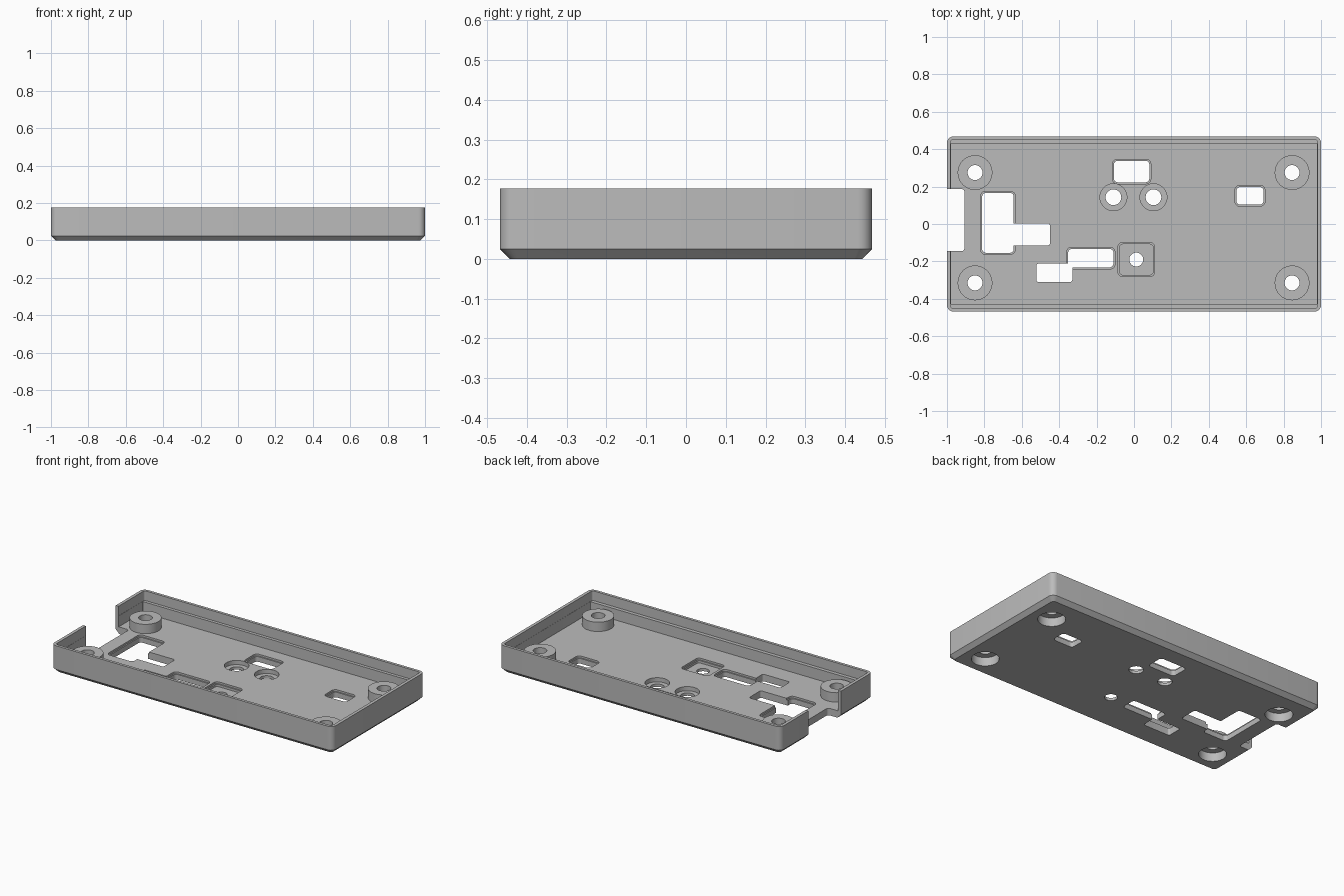
import bpy, bmesh, math

cube = bpy.data.objects.get("Cube")
if cube:
    bpy.data.objects.remove(cube, do_unlink=True)

grey = bpy.data.materials.new("plain grey")
grey.use_nodes = True
colour = (0.5, 0.5, 0.5, 1)
grey.diffuse_color = colour
grey.node_tree.nodes["Principled BSDF"].inputs["Base Color"].default_value = colour

FLOOR = 0.045
HEIGHT = 0.177


def ring(x0, x1, y0, y1, r, steps=6):
    """Outline of a rounded rectangle."""
    corners = [(x1 - r, y1 - r), (x0 + r, y1 - r), (x0 + r, y0 + r), (x1 - r, y0 + r)]
    return [(cx + r * math.cos(a), cy + r * math.sin(a))
            for q, (cx, cy) in enumerate(corners)
            for a in [(q + i / steps) * math.pi / 2 for i in range(steps + 1)]]


def circle(x, y, r, n=40):
    return [(x + r * math.cos(i * math.tau / n), y + r * math.sin(i * math.tau / n))
            for i in range(n)]


def loft(name, sections):
    """Solid through matching outlines, given as (outline, z)."""
    bm = bmesh.new()
    loops = [[bm.verts.new((x, y, z)) for x, y in pts] for pts, z in sections]
    bm.faces.new(loops[0][::-1])
    bm.faces.new(loops[-1])
    for a, b in zip(loops, loops[1:]):
        for i in range(len(a)):
            j = (i + 1) % len(a)
            bm.faces.new((a[i], a[j], b[j], b[i]))
    mesh = bpy.data.meshes.new(name)
    bm.to_mesh(mesh)
    bm.free()
    mesh.materials.append(grey)
    ob = bpy.data.objects.new(name, mesh)
    bpy.context.collection.objects.link(ob)
    return ob


def combine(outline, z0, z1, operation="DIFFERENCE"):
    """Cut a prism from the tray, or add one to it."""
    tool = loft("tool", [(outline, z0), (outline, z1)])
    mod = tray.modifiers.new("shape", "BOOLEAN")
    mod.operation, mod.solver, mod.object = operation, "EXACT", tool
    bpy.ops.object.modifier_apply(modifier=mod.name)
    bpy.data.objects.remove(tool, do_unlink=True)


# Outer shell with a chamfered underside
C = 0.025
tray = loft("tray", [(ring(-1 + C, 1 - C, -0.468 + C, 0.468 - C, 0.02), 0),
                     (ring(-1, 1, -0.468, 0.468, 0.035), C),
                     (ring(-1, 1, -0.468, 0.468, 0.035), HEIGHT)])
bpy.context.view_layer.objects.active = tray
tray.select_set(True)

# Hollow inside, leaving a ledge along both long walls
combine(ring(-0.98, 0.98, -0.45, 0.45, 0.012), 0.115, 0.3)
combine(ring(-0.979, 0.979, -0.427, 0.43, 0.004), FLOOR, 0.25)

# Corner bosses with screw holes and counterbores from below
for x in (-0.85, 0.845):
    for y in (-0.315, 0.275):
        combine(circle(x, y, 0.093), 0.03, 0.105, "UNION")
        combine(circle(x, y, 0.04), -0.1, 0.3)
        combine(circle(x, y, 0.08), -0.1, 0.055)

# Notch through the end wall and floor
combine(ring(-1.2, -0.907, -0.145, 0.187, 0.015), -0.1, 0.4)

# Floor openings with a slightly wider lip
openings = [(-0.82, -0.635, -0.162, 0.174),
            (-0.36, -0.102, -0.24, -0.125),
            (-0.115, 0.09, 0.215, 0.346),
            (0.54, 0.70, 0.095, 0.206)]
for x0, x1, y0, y1 in openings:
    combine(ring(x0, x1, y0, y1, 0.025), 0.033, 0.08)
    combine(ring(x0 + 0.008, x1 - 0.008, y0 + 0.008, y1 - 0.008, 0.02), -0.1, 0.06)

# Side slots joined to the openings
combine(ring(-0.68, -0.45, -0.115, 0.004, 0.012), -0.1, 0.07)
combine(ring(-0.522, -0.33, -0.31, -0.212, 0.012), -0.1, 0.07)

# Square pocket and two round recesses, each with a hole
combine(ring(-0.085, 0.11, -0.28, -0.1, 0.022), 0.033, 0.08)
combine(ring(-0.077, 0.102, -0.272, -0.108, 0.018), 0.018, 0.07)
combine(circle(0.012, -0.19, 0.037), -0.1, 0.1)
for x in (-0.11, 0.104):
    combine(circle(x, 0.143, 0.072), 0.018, 0.08)
    combine(circle(x, 0.143, 0.042), -0.1, 0.1)

bpy.ops.object.shade_smooth_by_angle(angle=math.radians(25))
